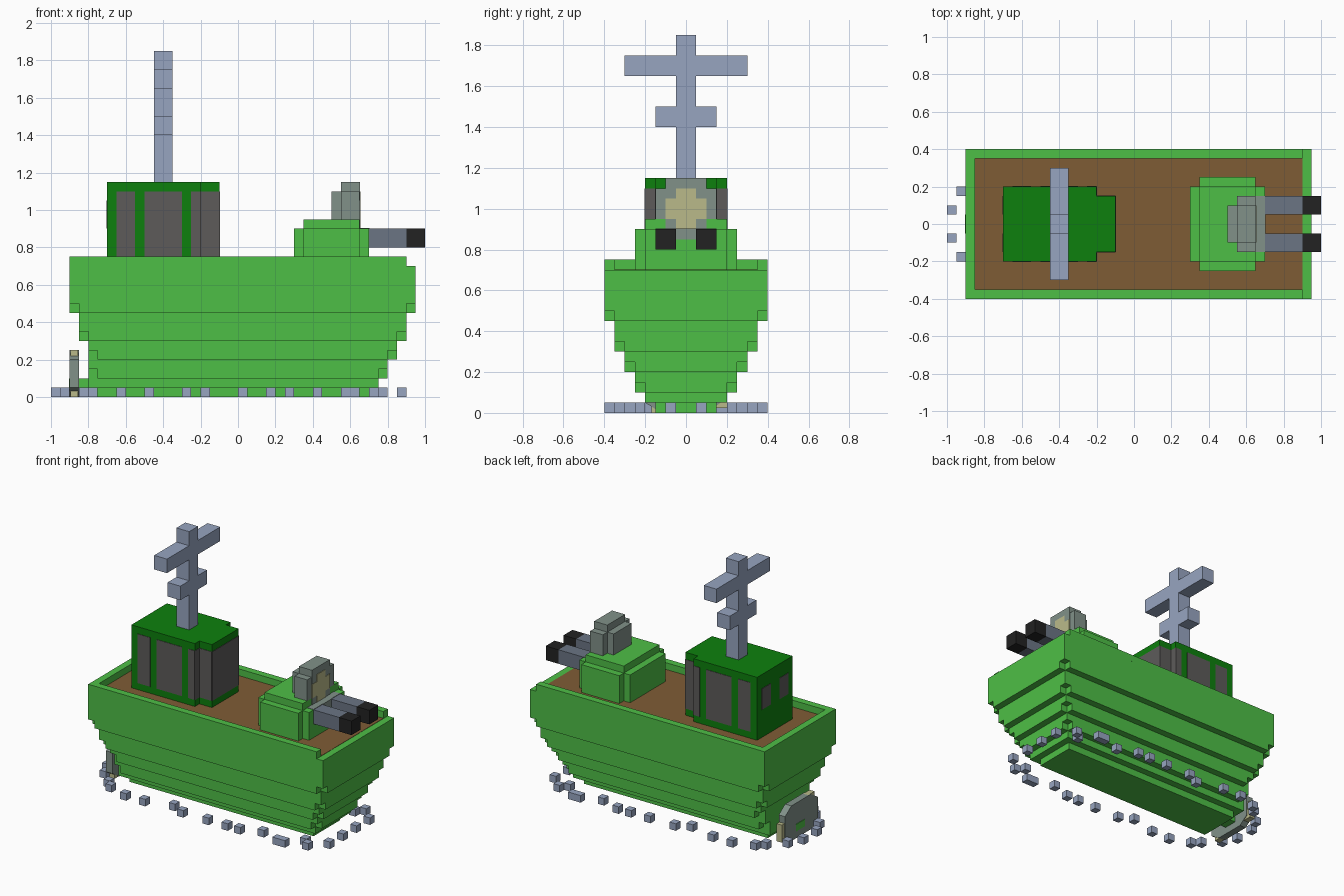
import bpy, bmesh
from mathutils import Vector

old = bpy.data.objects.get("Cube")
if old:
    bpy.data.objects.remove(old, do_unlink=True)

V = 0.05  # block size


def material(name, r, g, b):
    m = bpy.data.materials.new(name)
    m.use_nodes = True
    m.diffuse_color = (r, g, b, 1)
    node = m.node_tree.nodes["Principled BSDF"]
    node.inputs["Base Color"].default_value = (r, g, b, 1)
    node.inputs["Roughness"].default_value = 0.8
    return m


GREEN = material("hull green", 0.076, 0.521, 0.061)
DARK_GREEN = material("cabin green", 0.004, 0.216, 0.004)
BROWN = material("deck brown", 0.212, 0.107, 0.036)
STEEL = material("pale steel", 0.309, 0.376, 0.527)
GREY = material("lamp grey", 0.219, 0.283, 0.25)
CREAM = material("cream", 0.491, 0.491, 0.254)
WINDOW = material("window grey", 0.109, 0.105, 0.102)
BARREL = material("barrel grey", 0.147, 0.178, 0.231)
BLACK = material("muzzle black", 0.016, 0.016, 0.016)


def finish(name, bm, mat):
    bmesh.ops.recalc_face_normals(bm, faces=bm.faces)
    me = bpy.data.meshes.new(name)
    bm.to_mesh(me)
    bm.free()
    me.materials.append(mat)
    ob = bpy.data.objects.new(name, me)
    bpy.context.collection.objects.link(ob)
    return ob


def add_box(bm, x0, x1, y0, y1, z0, z1):
    verts = bmesh.ops.create_cube(bm, size=1)["verts"]
    for v in verts:
        v.co = Vector(((x0 + x1) / 2 + v.co.x * (x1 - x0),
                       (y0 + y1) / 2 + v.co.y * (y1 - y0),
                       (z0 + z1) / 2 + v.co.z * (z1 - z0)))


def boxes(name, mat, *dims):
    bm = bmesh.new()
    for d in dims:
        add_box(bm, *d)
    return finish(name, bm, mat)


def notched(bm, x0, x1, half, z0, z1, n=V):
    """Upright slab whose plan is a rectangle with square notches in its corners."""
    cx, hx = (x0 + x1) / 2, (x1 - x0) / 2
    plan = []
    for sx, sy in ((1, 1), (-1, 1), (-1, -1), (1, -1)):
        corner = [(hx, half - n), (hx - n, half - n), (hx - n, half)]
        if sx * sy < 0:
            corner.reverse()
        plan += [(cx + sx * x, sy * y) for x, y in corner]
    face = bm.faces.new([bm.verts.new((x, y, z0)) for x, y in plan])
    ext = bmesh.ops.extrude_face_region(bm, geom=[face])["geom"]
    for v in ext:
        if isinstance(v, bmesh.types.BMVert):
            v.co.z = z1


# Hull: stepped layers, each with a notched lowest row
bm = bmesh.new()
for x0, x1, half, z0, z1 in ((-0.8, 0.8, 0.25, 0.1, 0.2), (-0.8, 0.85, 0.3, 0.2, 0.3),
                             (-0.85, 0.9, 0.35, 0.3, 0.45), (-0.9, 0.95, 0.4, 0.45, 0.7)):
    notched(bm, x0, x1, half, z0, z0 + V)
    add_box(bm, x0, x1, -half, half, z0 + V, z1)
add_box(bm, -0.75, 0.7, -0.15, 0.15, 0, V)
add_box(bm, -0.8, 0.75, -0.2, 0.2, V, 0.1)
finish("hull", bm, GREEN)

# Rail and deck
boxes("rail", GREEN, (-0.9, -0.85, -0.4, 0.4, 0.7, 0.75),
      *[(-0.85, 0.9, min(s * 0.35, s * 0.4), max(s * 0.35, s * 0.4), 0.7, 0.75) for s in (-1, 1)])
boxes("deck", BROWN, (-0.85, 0.9, -0.35, 0.35, 0.697, 0.702))

# Cabin with window plates
boxes("cabin", DARK_GREEN, (-0.7, -0.2, -0.2, 0.2, 0.7, 1.15), (-0.2, -0.1, -0.15, 0.15, 0.7, 1.15))
T = 0.003
panes = [(-0.1, -0.1 + T, -0.15, 0.15, 0.75, 1.1)]
for s in (-1, 1):
    for x0, x1, y in ((-0.65, -0.55, 0.2), (-0.5, -0.3, 0.2), (-0.25, -0.2, 0.2), (-0.2, -0.1, 0.15)):
        a, b = sorted((s * y, s * (y + T)))
        panes.append((x0, x1, a, b, 0.75, 1.1))
    a, b = sorted((s * 0.15, s * 0.2))
    panes.append((-0.2, -0.2 + T, a, b, 0.75, 1.1))
    a, b = sorted((s * 0.05, s * 0.15))
    panes.append((-0.7 - T, -0.7, a, b, 0.9, 1.05))
boxes("cabin_windows", WINDOW, *panes)

# Mast with two crossbars
boxes("mast", STEEL, (-0.45, -0.35, -0.05, 0.05, 1.15, 1.85),
      *[(-0.45, -0.35, min(s * 0.05, s * w), max(s * 0.05, s * w), z, z + 0.1)
        for s in (-1, 1) for w, z in ((0.3, 1.65), (0.15, 1.4))])

# Gun turret
bm = bmesh.new()
notched(bm, 0.3, 0.7, 0.25, 0.7, 0.9)
add_box(bm, 0.35, 0.65, -0.2, 0.2, 0.9, 0.95)
finish("turret", bm, GREEN)
for s, side in ((1, "left"), (-1, "right")):
    a, b = sorted((s * 0.05, s * 0.15))
    boxes("barrel_" + side, BARREL, (0.7, 0.9, a, b, 0.8, 0.9))
    boxes("muzzle_" + side, BLACK, (0.9, 1.0, a, b, 0.8, 0.9))

# Searchlight
boxes("searchlight", GREY, (0.5, 0.55, -0.1, 0.1, 0.95, 1.1),
      (0.55, 0.65 + T, -0.1, 0.1, 0.9, 1.15),
      (0.55, 0.65, -0.15, -0.1, 0.95, 1.1), (0.55, 0.65, 0.1, 0.15, 0.95, 1.1))
boxes("searchlight_foot", GREY, (0.65, 0.7 + T, -0.05, 0.05, 0.85, 0.9 + T),
      (0.65, 0.7, -0.15, 0.15, 0.9, 0.9 + T))
boxes("searchlight_lens", CREAM, (0.65, 0.65 + 2 * T, -0.1, 0.1, 0.95, 1.05),
      (0.65, 0.65 + 2 * T, -0.05, 0.05, 1.05, 1.1), (0.65, 0.65 + 2 * T, -0.05, 0.05, 0.9, 0.95))

# Propeller disc, blade tips and shaft
bm = bmesh.new()
ring = [(-0.2, 0.05), (-0.12, 0), (0.1, 0), (0.17, 0.05),
        (0.17, 0.2), (0.1, 0.25), (-0.12, 0.25), (-0.2, 0.2)]
face = bm.faces.new([bm.verts.new((-0.9, y, z)) for y, z in ring])
for v in bmesh.ops.extrude_face_region(bm, geom=[face])["geom"]:
    if isinstance(v, bmesh.types.BMVert):
        v.co.x = -0.85
finish("propeller", bm, GREY)
boxes("propeller_tips", CREAM, (-0.895, -0.855, 0.1, 0.2, 0.025, 0.15),
      (-0.895, -0.855, -0.17, -0.08, 0.18, 0.25), (-0.895, -0.855, -0.17, -0.08, 0, 0.06))
boxes("propeller_shaft", GREEN, (-0.903, -0.78, -0.05, 0.05, 0.05, 0.1))

# Foam blocks floating around the waterline, mirrored
foam = [(-0.975, 0.075), (-0.925, 0.175), (-0.825, 0.275), (-0.775, 0.325), (-0.625, 0.375),
        (-0.475, 0.375), (-0.275, 0.325), (-0.175, 0.375), (0.025, 0.375), (0.175, 0.375),
        (0.275, 0.375), (0.425, 0.325), (0.575, 0.375), (0.625, 0.375), (0.725, 0.275),
        (0.775, 0.325), (0.875, 0.225), (0.875, 0.075)]
h = V / 2
boxes("foam_blocks", STEEL, *[(x - h, x + h, s * y - h, s * y + h, 0, V)
                              for x, y in foam for s in (-1, 1)])
